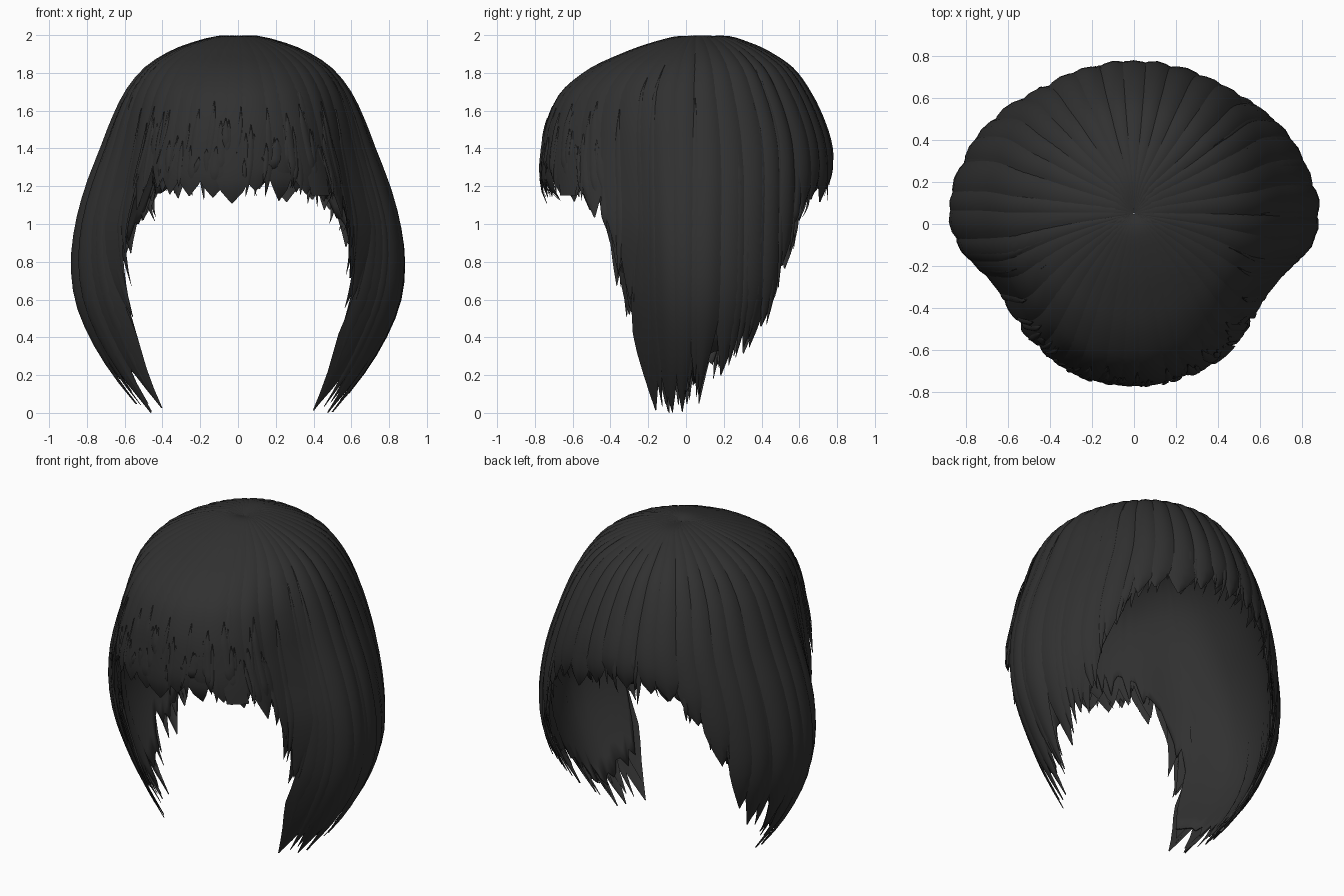
import bpy, bmesh, math, random

random.seed(4)
old = bpy.data.objects.get("Cube")
if old:
    bpy.data.objects.remove(old)

hair = bpy.data.materials.new("soft black hair")
hair.use_nodes = True
hair.diffuse_color = (.03, .03, .03, 1)
hair.node_tree.nodes["Principled BSDF"].inputs["Base Color"].default_value = hair.diffuse_color

# Drape profile: height, side reach, front reach, back reach
ROWS = [(1.98, .002, .002, .002), (1.995, .1, .08, .17), (1.955, .25, .23, .31),
        (1.9, .375, .37, .43), (1.82, .49, .53, .55), (1.7, .59, .67, .65),
        (1.55, .665, .745, .725), (1.4, .725, .775, .77), (1.2, .805, .79, .785),
        (1, .86, .78, .78), (.8, .885, .76, .77), (.6, .865, .74, .75),
        (.4, .79, .69, .68), (.2, .67, .62, .58), (0, .51, .53, .45)]
# Hem: degrees from the front, height
HEM = [(0, 1.14), (30, 1.17), (42, 1.1), (50, 1), (56, .74), (62, .62),
       (66, .46), (69, .16), (73, .03), (84, 0), (92, .04), (105, .18), (114, .3),
       (124, .42), (131, .64), (138, .85), (144, 1.04), (155, 1.13), (180, 1.18)]


def drape(p):
    """Smoothly sample the profile at row position p."""
    p = min(max(p, 0), len(ROWS) - 1)
    i = min(int(p), len(ROWS) - 2)
    f = p - i
    a, b, c, d = (ROWS[min(max(j, 0), len(ROWS) - 1)] for j in range(i - 1, i + 3))
    return [q + .5 * f * (r - o + f * (2 * o - 5 * q + 4 * r - s + f * (3 * (q - r) + s - o)))
            for o, q, r, s in zip(a, b, c, d)]


def row_at(z):
    """Row position for a given height."""
    z = max(z, 0)
    for i in range(1, len(ROWS) - 1):
        hi, lo = ROWS[i][0], ROWS[i + 1][0]
        if z >= lo:
            return i + (hi - z) / (hi - lo)
    return len(ROWS) - 1


def hem(deg):
    d = abs((deg + 180) % 360 - 180)
    for (a, u), (b, v) in zip(HEM, HEM[1:]):
        if d <= b:
            return u + (v - u) * (d - a) / (b - a)
    return HEM[-1][1]


def sideness(deg):
    return abs(math.sin(math.radians(deg)))


def place(deg, p, k=1, lift=0):
    """Point on the hair surface; the front corners are pinched inward."""
    z, side, front, back = drape(p)
    s, c = math.sin(math.radians(deg)), math.cos(math.radians(deg))
    corner = math.exp(-((c - .48) / .27) ** 2)
    upper = .14 * min(1, max(0, (p - 4) / 4))
    low = min(1, max(0, (p - 9) / 3))
    k += lift / max(.3, side)
    x = side * s * k * (1 - corner * (upper + .13 * low))
    y = -c * (front if c > 0 else back) * k * (1 - corner * upper * (1 - low))
    return (x, y + .05 * max(0, 1 - p / 5), max(0, z + lift * .5 * max(0, 1 - p / 5)))


def finish(name, bm, thick=0):
    mesh = bpy.data.meshes.new(name)
    bmesh.ops.recalc_face_normals(bm, faces=bm.faces)
    bm.to_mesh(mesh)
    bm.free()
    obj = bpy.data.objects.new(name, mesh)
    bpy.context.collection.objects.link(obj)
    mesh.materials.append(hair)
    bpy.ops.object.select_all(action='DESELECT')
    obj.select_set(True)
    bpy.context.view_layer.objects.active = obj
    bpy.ops.object.shade_smooth_by_angle(angle=math.radians(60))
    if thick:
        mod = obj.modifiers.new("thickness", 'SOLIDIFY')
        mod.thickness = thick


def skin(bm, grid):
    for r, s in zip(grid, grid[1:]):
        for j in range(len(r) - 1):
            bm.faces.new((r[j], r[j + 1], s[j + 1], s[j]))


def lock(bm, deg, half, tip, k, bulge, start=0, taper=.3, blunt=.03, sway=0, curl=0):
    """One arched ribbon of hair that narrows to a tip."""
    end = row_at(tip)
    narrow = row_at(tip + taper)
    steps = 28
    grid = []
    for i in range(steps + 1):
        t = i / steps
        p = start + (end - start) * t
        f = max(0, (p - narrow) / (end - narrow + .001))
        w = half * (1 - (1 - blunt) * f ** 1.5)
        if start:
            w *= min(1, .1 + t * 3)
        row = []
        for c in (-1, -.55, 0, .55, 1):
            lift = bulge * (1 - c * c) * min(1, p / 4) * (1 - .6 * f)
            pos = place(deg + c * w + sway * t * t, p, k - curl * f * f, lift)
            row.append(bm.verts.new(pos))
        grid.append(row)
    skin(bm, grid)


# Inner cap with a ragged hem
bm = bmesh.new()
cols, steps = 180, 28
grid = [[] for _ in range(steps + 1)]
ragged = [random.uniform(.08, .24) for _ in range(cols)]
for j in range(cols):
    deg = j * 360 / cols
    end = row_at(hem(deg) + ragged[j])
    for i in range(steps + 1):
        grid[i].append(bm.verts.new(place(deg, end * i / steps, .96)))
for row in grid:
    row.append(row[0])
skin(bm, grid)
finish("inner_cap", bm, .01)

# Two layers of full-length locks from the crown
for name, count, k, bulge, up, tuck in (("under_locks", 52, .968, .008, .08, .12),
                                        ("outer_locks", 40, .98, .022, 0, .04)):
    bm = bmesh.new()
    for i in range(count):
        step = 360 / count
        deg = (i + .5 * (up > 0)) * step + random.uniform(-1, 1)
        s = sideness(deg)
        front = max(0, math.cos(math.radians(deg)))
        lock(bm, deg, step * random.uniform(.62, .8),
             hem(deg) + random.uniform(-.04, .06) + up * random.random(),
             k + random.uniform(-.004, .008), bulge * (1 - .7 * front),
             taper=.13 + .34 * s ** 3, sway=random.uniform(-2, 2), curl=tuck * (1 - s))
    finish(name, bm)

# Overlaid strands breaking up the long sides
bm = bmesh.new()
for sign in (-1, 1):
    for i in range(14):
        deg = sign * (60 + i * 5.5) + random.uniform(-2, 2)
        lock(bm, deg, random.uniform(2.2, 4), hem(deg) + random.uniform(-.03, .12),
             .985, .012, start=random.uniform(3, 6), taper=.35, sway=random.uniform(-2, 2))
finish("side_strands", bm)

# Choppy wisps over the front fringe and the nape
bm = bmesh.new()
for centre, spread, count in ((0, 52, 64), (180, 42, 40)):
    for i in range(count):
        deg = centre + spread * (2 * (i + random.random()) / count - 1)
        lock(bm, deg, random.uniform(.6, 2), hem(deg) + random.uniform(-.03, .18),
             random.uniform(.98, .998), .005, start=random.uniform(5.3, 7.4),
             taper=random.uniform(.08, .2), sway=random.uniform(-4, 4),
             curl=random.uniform(0, .09))
finish("fringe_wisps", bm)

# Blunt cut piece at the left of the fringe
bm = bmesh.new()
lock(bm, 34, 5, 1.15, .985, .004, start=5, taper=.1, blunt=.95)
finish("blunt_fringe_piece", bm)
